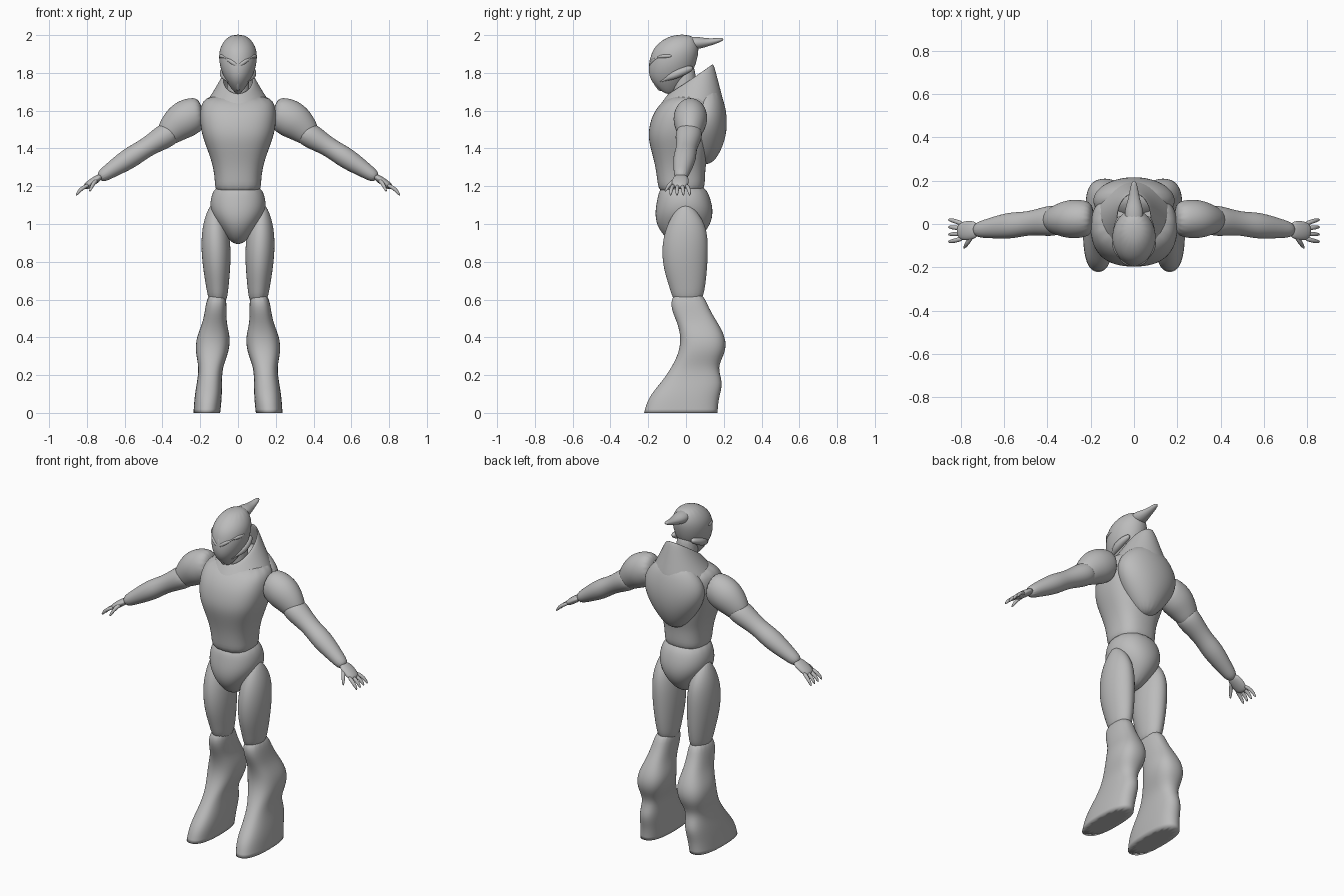
import bpy
import bmesh
import math
from mathutils import Vector

default_cube = bpy.data.objects.get("Cube")
if default_cube:
    bpy.data.objects.remove(default_cube, do_unlink=True)

colour = (0.5, 0.5, 0.5, 1)
grey = bpy.data.materials.new("plain grey")
grey.use_nodes = True
grey.diffuse_color = colour
grey.node_tree.nodes["Principled BSDF"].inputs["Base Color"].default_value = colour


def signed_power(value, power):
    return math.copysign(abs(value) ** power, value)


def skin(name, rings, squareness=2, sides=16, mirrored=False, flat_base=False, thickness=0):
    """Join rings given as (centre, side vector, depth vector) into a smooth body."""
    bm = bmesh.new()
    crease = bm.edges.layers.float.new("crease_edge")
    swell = 1.03  # makes up for the shrinking of subdivision
    loops = []
    for centre, side, depth in rings:
        loop = []
        for i in range(sides):
            angle = math.tau * i / sides
            across = signed_power(math.cos(angle), 2 / squareness) * swell
            along = signed_power(math.sin(angle), 2 / squareness) * swell
            loop.append(bm.verts.new(centre + side * across + depth * along))
        loops.append(loop)
    for low, high in zip(loops, loops[1:]):
        for i in range(sides):
            j = (i + 1) % sides
            bm.faces.new((low[i], low[j], high[j], high[i]))
    # A shell with a thickness stays open at both ends
    if not thickness:
        base = bm.faces.new(loops[0])
        bm.faces.new(loops[-1])
        if flat_base:
            for edge in base.edges:
                edge[crease] = 1
    bmesh.ops.recalc_face_normals(bm, faces=bm.faces)
    mesh = bpy.data.meshes.new(name)
    bm.to_mesh(mesh)
    bm.free()
    mesh.materials.append(grey)
    for face in mesh.polygons:
        face.use_smooth = True
    body = bpy.data.objects.new(name, mesh)
    bpy.context.collection.objects.link(body)
    if mirrored:
        mirror = body.modifiers.new("Mirror", 'MIRROR')
        mirror.use_mirror_merge = False
    if thickness:
        body.modifiers.new("Thickness", 'SOLIDIFY').thickness = thickness
    smooth = body.modifiers.new("Smooth", 'SUBSURF')
    smooth.levels = smooth.render_levels = 2


def column(name, bottom, top, half_widths, fronts, backs, x_bottom=0, x_top=0, **options):
    """Upright body of evenly spaced rings, with its reach to the front and the back."""
    rings = []
    for i, (width, front, back) in enumerate(zip(half_widths, fronts, backs)):
        t = i / (len(half_widths) - 1)
        centre = Vector((x_bottom + (x_top - x_bottom) * t, (back - front) / 2,
                         bottom + (top - bottom) * t))
        rings.append((centre, Vector((width, 0, 0)), Vector((0, (front + back) / 2, 0))))
    skin(name, rings, **options)


def limb(name, start, bend, end, radii, flatness=1, **options):
    """Body along a bent path of evenly spaced rings; flatness widens it sideways."""
    start, bend, end = Vector(start), Vector(bend), Vector(end)
    rings = []
    for i, radius in enumerate(radii):
        t = i / (len(radii) - 1)
        centre = start.lerp(bend, t).lerp(bend.lerp(end, t), t)
        along = (bend - start).lerp(end - bend, t).normalized()
        depth = Vector((0, 1, 0)) if abs(along.y) < 0.8 else Vector((1, 0, 0))
        depth = (depth - along * depth.dot(along)).normalized()
        rings.append((centre, along.cross(depth) * radius, depth * radius * flatness))
    skin(name, rings, **options)


# Torso, and hips that narrow to a wedge between the legs
column("torso", 1.15, 1.69,
       half_widths=[.12, .12, .13, .155, .185, .2, .2, .17],
       fronts=[.14, .15, .16, .18, .2, .19, .16, .08],
       backs=[.09, .1, .1, .12, .13, .15, .15, .13], squareness=2.5)
column("hips", .89, 1.22,
       half_widths=[.03, .09, .145, .148, .11],
       fronts=[.07, .15, .165, .15, .13],
       backs=[.03, .12, .145, .13, .09], squareness=2.2)

# Shield-shaped shell on the back
column("back_shell", 1.31, 1.73,
       half_widths=[.04, .13, .19, .19, .08],
       fronts=[-.05, 0, 0, 0, -.08],
       backs=[.14, .2, .22, .21, .17])

# Standing collar whose rim rises towards the back
collar_rings = []
for step in range(4):
    t = step / 3
    front, back = .14 - .05 * t, .2 - .055 * t
    low, high = 1.625 + .07 * t, 1.64 + .21 * t
    collar_rings.append((Vector((0, (back - front) / 2, (low + high) / 2)),
                         Vector((.175 - .095 * t, 0, 0)),
                         Vector((0, (front + back) / 2, (high - low) / 2))))
skin("collar", collar_rings, thickness=.012)

# Neck and head
column("neck", 1.62, 1.86, half_widths=[.07, .055, .06],
       fronts=[.07, .07, .08], backs=[.07, .05, .05])
column("head", 1.685, 2.005,
       half_widths=[.01, .06, .09, .102, .096, .045],
       fronts=[.11, .185, .2, .19, .17, .08],
       backs=[-.07, 0, .04, .06, .07, .04])

# Swept-back crest, brow ridges, face ridge and cheeks
limb("crest", (0, -.05, 1.965), (0, .09, 1.945), (0, .2, 1.98),
     [.02, .03, .035, .022, .015, .008], flatness=1.3)
limb("brow", (0, -.19, 1.835), (.09, -.19, 1.9), (.096, -.07, 1.89),
     [.012, .014, .014, .01], sides=8, mirrored=True)
limb("face_ridge", (0, -.18, 1.89), (0, -.21, 1.79), (0, -.13, 1.7),
     [.01, .014, .014, .01], sides=8)
limb("cheek", (.05, -.14, 1.75), (.1, -.05, 1.8), (.06, .04, 1.83),
     [.012, .025, .025, .015], sides=8, mirrored=True)

# Arms: shoulder cap, then upper arm and forearm in one, then the palm
limb("shoulder", (.185, .025, 1.59), (.3, .025, 1.58), (.4, .015, 1.44),
     [.08, .097, .1, .08, .05], flatness=.9, mirrored=True)
limb("arm", (.33, .02, 1.5), (.53, 0, 1.38), (.74, -.03, 1.24),
     [.06, .066, .055, .05, .056, .05, .04, .03], flatness=1.08, mirrored=True)
limb("palm", (.72, -.025, 1.256), (.77, -.03, 1.225), (.815, -.036, 1.19),
     [.015, .02, .02, .015], flatness=2.2, mirrored=True)

# Four fingers fanned out, and a thumb
for i, finger in enumerate(["little", "ring", "middle", "index"]):
    root, tip = -.022 * i, .02 - .034 * i
    limb(finger + "_finger", (.79, root, 1.207), (.84, tip, 1.19), (.857, tip, 1.15),
         [.011, .011, .01, .005], sides=8, mirrored=True)
limb("thumb", (.745, -.05, 1.235), (.77, -.09, 1.22), (.786, -.112, 1.17),
     [.015, .012, .01, .005], sides=8, mirrored=True)

# Thighs, from the knee up to a rounded point at the hip
column("thigh", .57, 1.11, x_bottom=.106, x_top=.125,
       half_widths=[.045, .058, .07, .077, .075, .06, .02],
       fronts=[.06, .085, .115, .127, .12, .09, .03],
       backs=[.08, .1, .11, .115, .115, .095, .02], mirrored=True)

# Boots with a long toe, a flared calf and a knee guard
column("boot", 0, .64, x_bottom=.165, x_top=.11,
       half_widths=[.07, .072, .066, .06, .088, .09, .06, .056, .045],
       fronts=[.22, .2, .13, .075, .035, .025, .045, .083, .07],
       backs=[.165, .17, .198, .16, .21, .21, .165, .115, .09],
       squareness=2.5, mirrored=True, flat_base=True)
